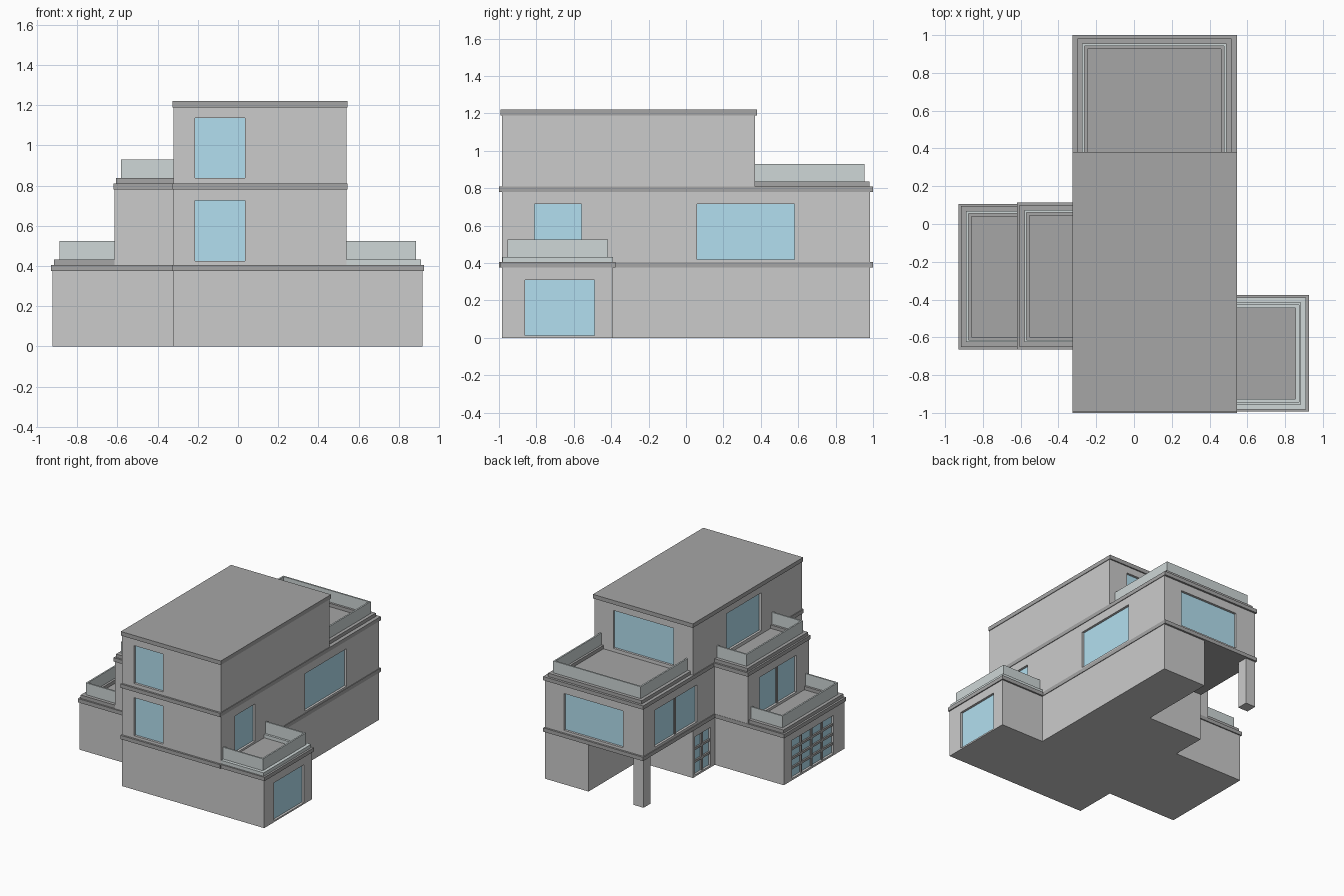
import bpy, bmesh

if "Cube" in bpy.data.objects:
    bpy.data.objects.remove(bpy.data.objects["Cube"])


def material(name, rgb):
    m = bpy.data.materials.new(name)
    m.diffuse_color = (*rgb, 1)
    m.use_nodes = True
    m.node_tree.nodes["Principled BSDF"].inputs["Base Color"].default_value = m.diffuse_color
    return m


GLASS = material("window_glass", (0.45, 0.74, 0.87))
RAIL = material("railing_grey", (0.62, 0.68, 0.68))
DARK = material("slab_grey", (0.38, 0.38, 0.38))


def finish(name, bm, mat=None):
    bmesh.ops.recalc_face_normals(bm, faces=bm.faces)
    me = bpy.data.meshes.new(name)
    bm.to_mesh(me)
    bm.free()
    ob = bpy.data.objects.new(name, me)
    bpy.context.collection.objects.link(ob)
    if mat:
        me.materials.append(mat)
    return ob


def prism(name, pts, z0, z1, mat=None):
    bm = bmesh.new()
    face = bm.faces.new([bm.verts.new((x, y, z0)) for x, y in pts])
    new = bmesh.ops.extrude_face_region(bm, geom=[face])["geom"]
    for v in new:
        if isinstance(v, bmesh.types.BMVert):
            v.co.z = z1
    return finish(name, bm, mat)


def rect(x0, x1, y0, y1):
    return [(x0, y0), (x1, y0), (x1, y1), (x0, y1)]


def boxes(name, lims, mat=None):
    bm = bmesh.new()
    for (x0, x1), (y0, y1), (z0, z1) in lims:
        vs = bmesh.ops.create_cube(bm, size=1)["verts"]
        for v in vs:
            v.co.x = x1 if v.co.x > 0 else x0
            v.co.y = y1 if v.co.y > 0 else y0
            v.co.z = z1 if v.co.z > 0 else z0
    return finish(name, bm, mat)


def on_face(face, a, d, z):
    """Box limits: a along the wall, d = depth range outward from the wall plane."""
    axis, plane, sign = face
    depth = sorted((plane + sign * d[0], plane + sign * d[1]))
    return (depth, a, z) if axis == "x" else (a, depth, z)


def add_windows(wall, windows):
    """Cut shallow openings, then add recessed glass and glazing bars."""
    cutter = boxes("cutter", [on_face(f, a, (-0.025, 0.03), z) for _, f, a, z, _, _ in windows])
    cutter.hide_render = True
    mod = wall.modifiers.new("openings", "BOOLEAN")
    mod.operation, mod.solver, mod.object = "DIFFERENCE", "EXACT", cutter
    dg = bpy.context.evaluated_depsgraph_get()
    me = bpy.data.meshes.new_from_object(wall.evaluated_get(dg))
    wall.modifiers.clear()
    wall.data = me
    bpy.data.objects.remove(cutter)
    for name, f, a, z, cols, rows in windows:
        boxes(name + "_glass", [on_face(f, a, (-0.03, -0.018), z)], GLASS)
        w, d, bars = 0.009, (-0.024, -0.006), []
        for i in range(1, cols):
            c = a[0] + (a[1] - a[0]) * i / cols
            bars.append(on_face(f, (c - w, c + w), d, z))
        for i in range(1, rows):
            c = z[0] + (z[1] - z[0]) * i / rows
            bars.append(on_face(f, a, d, (c - w, c + w)))
        if bars:
            boxes(name + "_bars", bars, DARK)


def u_shape(name, x0, x1, y0, y1, t, z0, z1, side, mat):
    """Three-sided wall; side is where it sticks out from the house."""
    if side == "left":
        p = [(x1, y0), (x0, y0), (x0, y1), (x1, y1),
             (x1, y1 - t), (x0 + t, y1 - t), (x0 + t, y0 + t), (x1, y0 + t)]
    elif side == "right":
        p = [(x0, y0), (x1, y0), (x1, y1), (x0, y1),
             (x0, y1 - t), (x1 - t, y1 - t), (x1 - t, y0 + t), (x0, y0 + t)]
    else:
        p = [(x0, y0), (x0, y1), (x1, y1), (x1, y0),
             (x1 - t, y0), (x1 - t, y1 - t), (x0 + t, y1 - t), (x0 + t, y0)]
    prism(name, p, z0, z1, mat)


def balcony(name, x0, x1, y0, y1, z, side, curb=DARK):
    u_shape(name + "_curb", x0, x1, y0, y1, 0.055, z, z + 0.027, side, curb)
    g = 0.026
    rx0 = x0 if side == "right" else x0 + g
    rx1 = x1 if side == "left" else x1 - g
    ry0 = y0 if side == "back" else y0 + g
    u_shape(name + "_railing", rx0, rx1, ry0, y1 - g, 0.012, z + 0.027, z + 0.12, side, RAIL)


# Storey walls
Z1, Z2, Z3 = (0, 0.38), (0.4, 0.785), (0.805, 1.195)
ground = prism("ground_floor", [(-0.32, -0.985), (0.54, -0.985), (0.54, 0.985),
                                (0.16, 0.985), (0.16, 0.37), (-0.32, 0.37)], *Z1)
middle = prism("middle_floor", rect(-0.32, 0.54, -0.985, 0.985), *Z2)
upper = prism("upper_floor", rect(-0.32, 0.54, -0.985, 0.37), *Z3)
wing_low = prism("left_wing_ground", rect(-0.922, -0.32, -0.655, 0.098), *Z1)
wing_mid = prism("left_wing_middle", rect(-0.614, -0.32, -0.655, 0.105), *Z2)
garage = prism("right_wing", rect(0.54, 0.918, -0.985, -0.39), *Z1)
prism("corner_column", rect(-0.32, -0.233, 0.898, 0.985), *Z1)

# Floor and roof slabs
S1, S2, S3 = (0.375, 0.405), (0.78, 0.81), (1.188, 1.22)
prism("first_slab", rect(-0.326, 0.545, -1, 1), *S1, DARK)
prism("second_slab", rect(-0.326, 0.545, -1, 1), *S2, DARK)
prism("roof_slab", rect(-0.326, 0.545, -0.993, 0.38), *S3, DARK)
prism("left_wing_low_slab", rect(-0.93, -0.32, -0.665, 0.107), *S1, DARK)
prism("left_wing_mid_slab", rect(-0.62, -0.32, -0.665, 0.115), *S2, DARK)
prism("right_wing_slab", rect(0.54, 0.926, -0.993, -0.377), *S1, DARK)

# Balconies
balcony("back_balcony", -0.3, 0.515, 0.37, 0.981, 0.81, "back")
balcony("left_low_balcony", -0.915, -0.614, -0.652, 0.094, 0.405, "left")
balcony("left_high_balcony", -0.607, -0.32, -0.652, 0.1, 0.81, "left")
balcony("right_balcony", 0.54, 0.911, -0.981, -0.39, 0.405, "right", RAIL)

# Windows and doors
FRONT, RIGHT, LEFT = ("y", -0.985, -1), ("x", 0.54, 1), ("x", -0.32, -1)
add_windows(ground, [("side_door", LEFT, (0.15, 0.345), (0.015, 0.315), 2, 3)])
add_windows(middle, [
    ("middle_front_window", FRONT, (-0.215, 0.035), (0.425, 0.725), 1, 1),
    ("balcony_door", RIGHT, (-0.81, -0.56), (0.42, 0.715), 1, 1),
    ("middle_right_window", RIGHT, (0.06, 0.58), (0.42, 0.715), 1, 1),
    ("middle_back_window", ("y", 0.985, 1), (-0.14, 0.375), (0.425, 0.715), 1, 1),
    ("middle_left_window", LEFT, (0.32, 0.84), (0.425, 0.715), 2, 1)])
add_windows(upper, [
    ("upper_front_window", FRONT, (-0.215, 0.035), (0.837, 1.135), 1, 1),
    ("upper_back_window", ("y", 0.37, 1), (-0.15, 0.375), (0.837, 1.135), 1, 1),
    ("upper_left_window", LEFT, (-0.48, -0.05), (0.837, 1.135), 1, 1)])
add_windows(wing_low, [("grid_window", ("x", -0.922, -1), (-0.52, 0.0), (0.015, 0.315), 4, 4)])
add_windows(wing_mid, [("wing_window", ("x", -0.614, -1), (-0.5, -0.04), (0.425, 0.715), 2, 1)])
add_windows(garage, [("right_wing_window", ("x", 0.918, 1), (-0.86, -0.49), (0.012, 0.31), 1, 1)])
